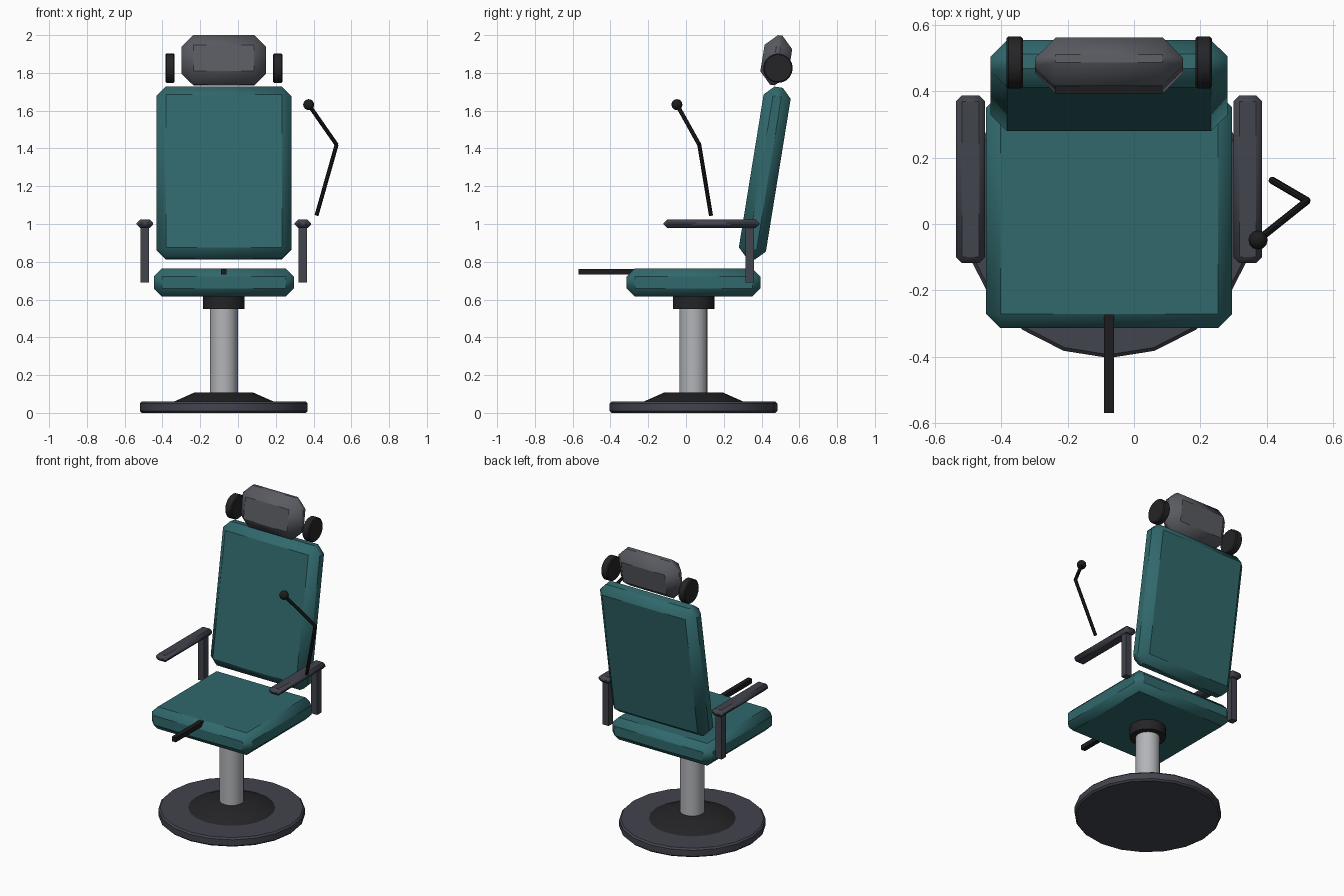
import bpy
import math
from mathutils import Vector

if "Cube" in bpy.data.objects:
    bpy.data.objects.remove(bpy.data.objects["Cube"])

CX, CY = -0.075, 0.04      # axis of the chair
RECLINE = math.radians(-9.2)


def material(name, rgb):
    m = bpy.data.materials.new(name)
    m.diffuse_color = (*rgb, 1)
    m.use_nodes = True
    m.node_tree.nodes["Principled BSDF"].inputs["Base Color"].default_value = m.diffuse_color
    return m


TEAL = material("teal_upholstery", (0.03, 0.14, 0.15))
FRAME = material("dark_frame", (0.055, 0.058, 0.075))
METAL = material("steel", (0.45, 0.46, 0.48))
PAD = material("grey_pad", (0.1, 0.105, 0.12))
BLACK = material("black_plastic", (0.012, 0.012, 0.013))
RUBBER = material("dark_rubber", (0.018, 0.018, 0.02))


def finish(ob, name, mat, bevel=0.0):
    ob.name = name
    ob.data.materials.append(mat)
    if bevel:
        mod = ob.modifiers.new("bevel", 'BEVEL')
        mod.width, mod.segments = bevel, 1
        mod.limit_method, mod.angle_limit = 'ANGLE', math.radians(40)
        bpy.ops.object.modifier_apply(modifier=mod.name)
    bpy.ops.object.shade_smooth_by_angle(angle=math.radians(40))
    return ob


def box(name, centre, size, mat, bevel=0.0, tilt=0.0):
    bpy.ops.mesh.primitive_cube_add(size=1, location=centre)
    ob = bpy.context.object
    ob.scale = size
    bpy.ops.object.transform_apply(location=False, rotation=False, scale=True)
    ob.rotation_euler.x = tilt
    return finish(ob, name, mat, bevel)


def rod(name, a, b, r1, mat, r2=None, sides=20, bevel=0.0):
    a, b = Vector(a), Vector(b)
    d = b - a
    bpy.ops.mesh.primitive_cone_add(vertices=sides, radius1=r1, radius2=r1 if r2 is None else r2,
                                    depth=d.length, location=(a + b) / 2)
    ob = bpy.context.object
    ob.rotation_euler = d.to_track_quat('Z', 'Y').to_euler()
    return finish(ob, name, mat, bevel)


def post(name, z0, z1, r1, mat, r2=None, bevel=0.0):
    return rod(name, (CX, CY, z0), (CX, CY, z1), r1, mat, r2, 20, bevel)


# Pedestal
post("base_disc", 0, 0.06, 0.444, FRAME, bevel=0.01)
post("base_cone", 0.055, 0.107, 0.275, RUBBER, 0.157)
post("column", 0.09, 0.57, 0.074, METAL)
post("collar", 0.55, 0.625, 0.11, RUBBER)

# Cushions
box("seat", (CX, CY, 0.69), (0.742, 0.708, 0.148), TEAL, 0.043)
box("backrest", (CX, 0.417, 1.27), (0.715, 0.145, 0.92), TEAL, 0.05, RECLINE)
box("headrest", (CX, 0.478, 1.867), (0.446, 0.148, 0.266), PAD, 0.062, RECLINE)

# Parts repeated on both sides
for side, s in (("left", -1), ("right", 1)):
    x = CX + s * 0.285
    rod(side + "_head_support", (x - 0.025, 0.487, 1.825), (x + 0.025, 0.487, 1.825),
        0.078, RUBBER, bevel=0.006)
    x = CX + s * 0.418
    box(side + "_armrest", (x, 0.135, 1.001), (0.087, 0.506, 0.044), FRAME, 0.018)
    box(side + "_armrest_post", (x, 0.337, 0.84), (0.044, 0.044, 0.3), FRAME)

# Lever under the front of the seat
box("lever", (CX, -0.36, 0.747), (0.03, 0.42, 0.031), BLACK)

# Jointed arm with a ball tip
foot, elbow, tip = (0.416, 0.132, 1.046), (0.522, 0.07, 1.42), (0.374, -0.048, 1.632)
rod("lower_arm", foot, elbow, 0.011, BLACK, sides=8)
rod("upper_arm", elbow, tip, 0.011, BLACK, sides=8)
bpy.ops.mesh.primitive_uv_sphere_add(segments=12, ring_count=8, radius=0.029, location=tip)
finish(bpy.context.object, "arm_ball", BLACK)
